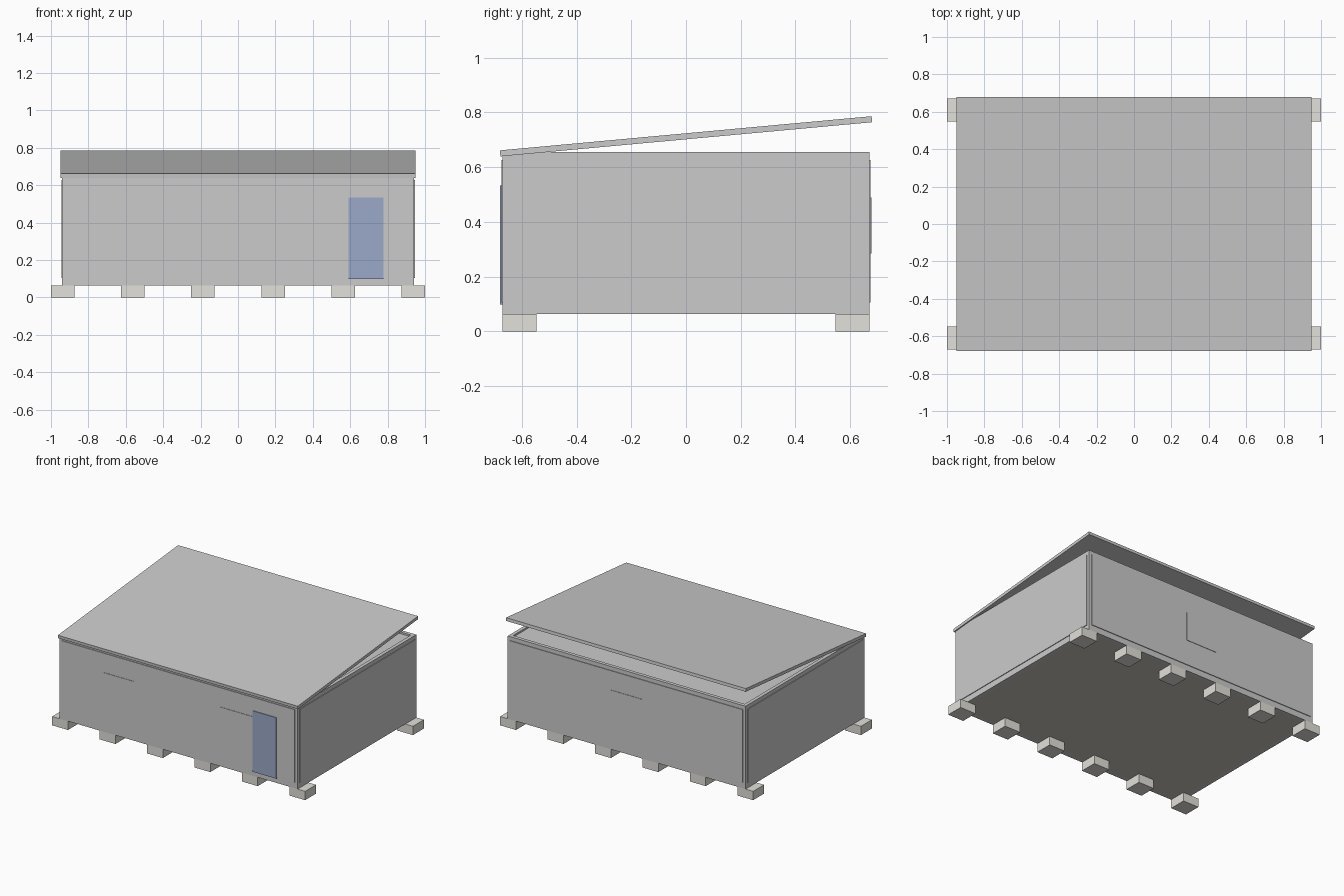
import bpy
import math

if "Cube" in bpy.data.objects:
    bpy.data.objects.remove(bpy.data.objects["Cube"])


def material(name, rgb):
    m = bpy.data.materials.new(name)
    m.diffuse_color = (*rgb, 1)
    m.use_nodes = True
    m.node_tree.nodes["Principled BSDF"].inputs["Base Color"].default_value = m.diffuse_color
    return m


def box(name, x, y, z, mat=None):
    """Box from (min, max) ranges on each axis."""
    bpy.ops.mesh.primitive_cube_add(size=1, location=[(a + b) / 2 for a, b in (x, y, z)])
    ob = bpy.context.object
    ob.name = name
    ob.scale = [b - a for a, b in (x, y, z)]
    bpy.ops.object.transform_apply(location=False, rotation=False, scale=True)
    if mat:
        ob.data.materials.append(mat)
    return ob


concrete = material("concrete", (0.76, 0.75, 0.70))
floor_mat = material("floor_board", (0.60, 0.57, 0.50))
door_blue = material("door_blue", (0.33, 0.40, 0.58))

HX, HY = 0.94, 0.67      # half size of the wall box
Z0, Z1 = 0.063, 0.655    # wall bottom and top
T = 0.025                # wall thickness

# Two rows of footing blocks
for i in range(6):
    cx = -0.9375 + i * 0.375
    for row, y in (("front", (-HY, -0.547)), ("back", (0.547, HY))):
        box(f"footing_{row}_{i}", (cx - 0.0625, cx + 0.0625), y, (0, Z0), concrete)

# Floor in three bays
bay = 2 * (HX - T) / 3
for i in range(3):
    x0 = -HX + T + i * bay
    box(f"floor_bay_{i}", (x0, x0 + bay), (-HY + T, HY - T), (Z0, Z0 + 0.025), floor_mat)

# Ceiling deck just below the wall rim
box("ceiling", (-HX + T, HX - T), (-HY + T, HY - T), (0.628, 0.643))

for s, fb, lr in ((-1, "front", "left"), (1, "back", "right")):
    # Walls
    box(f"{fb}_wall", (-HX, HX), sorted((s * HY, s * (HY - T))), (Z0, Z1))
    box(f"{lr}_wall", sorted((s * HX, s * (HX - T))), (-HY + T, HY - T), (Z0, Z1))
    # Thin raised cladding panels
    box(f"{fb}_panel", (-0.92, 0.92), sorted((s * HY, s * (HY + 0.005))), (0.105, 0.627))
    box(f"{lr}_panel", sorted((s * HX, s * (HX + 0.005))), (-0.65, 0.65), (0.105, 0.627))

# Flush windows: two in front, one in the back
for name, cx, s in (("window_front_left", -0.47, -1), ("window_front_right", 0.46, -1),
                    ("window_back", 0.0, 1)):
    box(name, (cx - 0.125, cx + 0.125), sorted((s * HY, s * 0.678)), (0.285, 0.49))

# Door
box("door", (0.592, 0.778), (-0.68, -HY), (0.098, 0.533), door_blue)

# Sloping roof slab, higher at the back
slope = math.atan2(0.125, 1.36)
roof = box("roof", (-0.948, 0.948), (-0.682, 0.682), (0.702, 0.724))
roof.rotation_euler.x = slope
